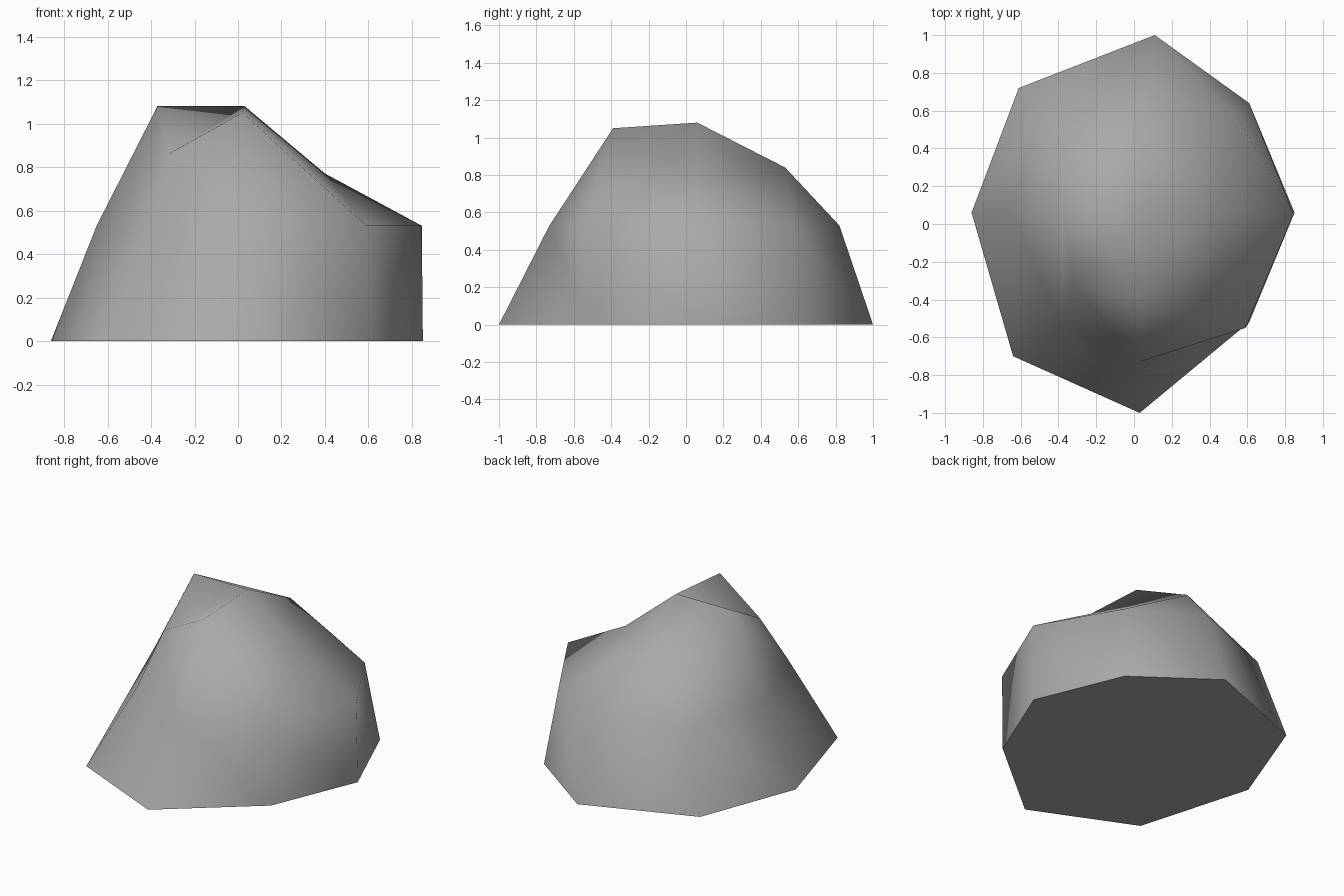
import bpy
import bmesh

default_cube = bpy.data.objects.get("Cube")
if default_cube:
    bpy.data.objects.remove(default_cube, do_unlink=True)

# Plain grey stone
stone = bpy.data.materials.new("stone_grey")
stone.use_nodes = True
colour = (0.4, 0.4, 0.4, 1)
stone.diffuse_color = colour
shader = stone.node_tree.nodes["Principled BSDF"]
shader.inputs["Base Color"].default_value = colour
shader.inputs["Roughness"].default_value = 0.9

# Outlines run counter-clockwise, starting on the +x side
foot = [(.85, .06), (.61, .64), (.11, 1), (-.61, .72),
        (-.86, .06), (-.64, -.7), (.03, -1), (.61, -.52)]
waist = [(.845, .05), (.545, .57), (.1, .82), (-.49, .59),
         (-.65, .06), (-.385, -.53), (.03, -.73), (.59, -.55)]
WAIST_HEIGHT = .53
east, north, west = (.4, .07, .77), (.02, .53, .84), (-.37, .06, 1.08)
southwest, south = (-.32, -.33, .86), (.02, -.39, 1.05)

bm = bmesh.new()
foot_ring = [bm.verts.new((x, y, 0)) for x, y in foot]
waist_ring = [bm.verts.new((x, y, WAIST_HEIGHT)) for x, y in waist]
e, n, w, sw, s = [bm.verts.new(p) for p in (east, north, west, southwest, south)]
crown_ring = [e, e, n, w, w, sw, s, e]  # shared corners close the uneven shoulder
peak = bm.verts.new((.03, .06, 1.08))


def triangle(*corners):
    if len(set(corners)) == 3:
        bm.faces.new(corners)


def band(lower, upper, rising=()):
    """Join two rings with triangles; rising sectors use the other diagonal."""
    for i in range(len(lower)):
        j = (i + 1) % len(lower)
        a, b, c, d = lower[i], lower[j], upper[j], upper[i]
        if i in rising:
            triangle(a, b, c)
            triangle(a, c, d)
        else:
            triangle(a, b, d)
            triangle(b, c, d)


# Sides, shoulder and crown
band(foot_ring, waist_ring)
band(waist_ring, crown_ring, rising=(1,))
for i, corner in enumerate(crown_ring):
    triangle(corner, crown_ring[(i + 1) % len(crown_ring)], peak)
for face in bm.faces:
    face.smooth = True

# Flat underside with a crisp rim
underside = bm.faces.new(foot_ring[::-1])
underside.smooth = False
for edge in underside.edges:
    edge.smooth = False
bmesh.ops.recalc_face_normals(bm, faces=bm.faces[:])

mesh = bpy.data.meshes.new("boulder")
bm.to_mesh(mesh)
bm.free()
mesh.materials.append(stone)
boulder = bpy.data.objects.new("boulder", mesh)
bpy.context.collection.objects.link(boulder)
